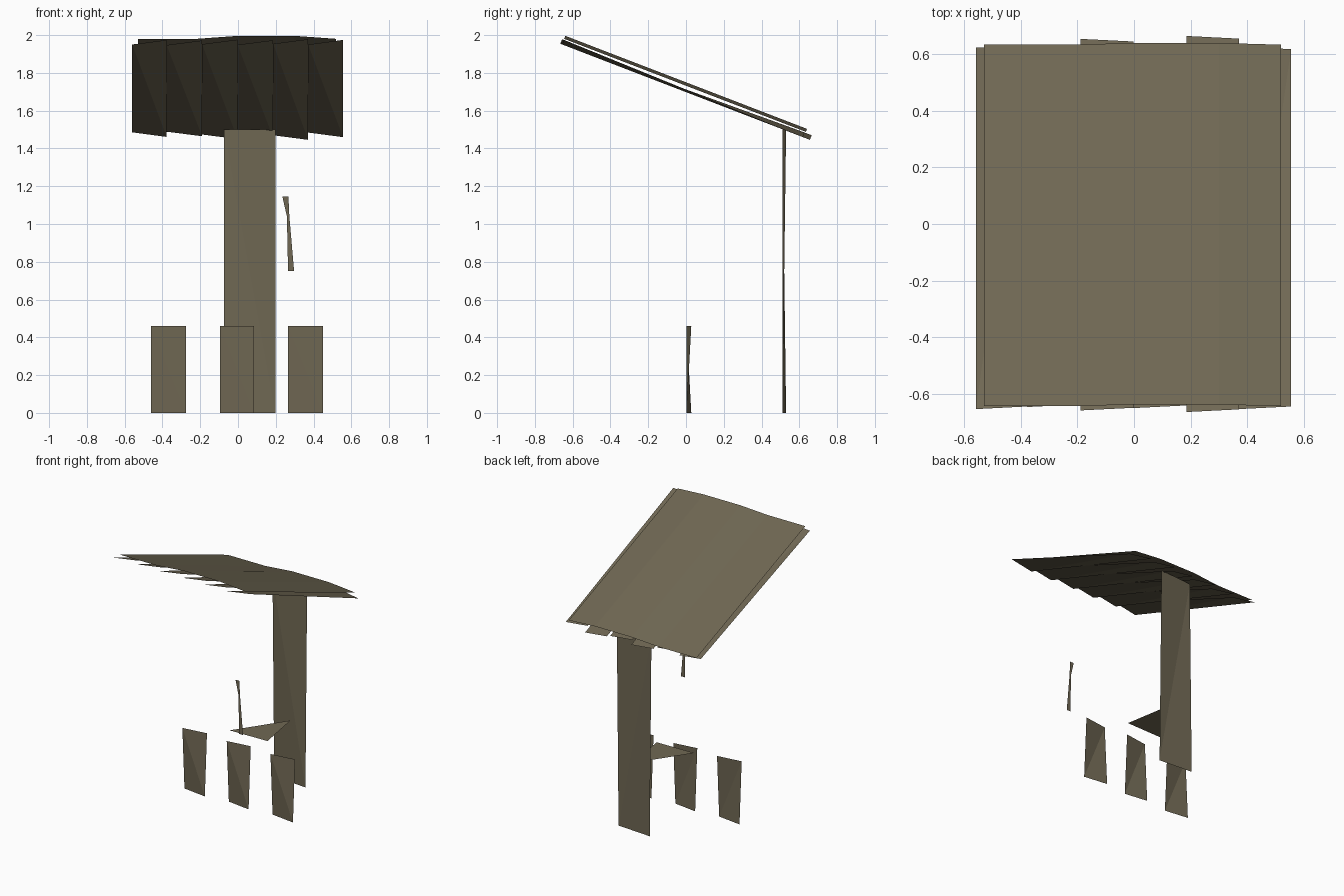
import bpy
import math
from mathutils import Vector

if "Cube" in bpy.data.objects:
    bpy.data.objects.remove(bpy.data.objects["Cube"])

wood = bpy.data.materials.new("weathered_wood")
wood.diffuse_color = (0.160, 0.137, 0.087, 1.0)
wood.use_nodes = True
wood.node_tree.nodes["Principled BSDF"].inputs["Base Color"].default_value = wood.diffuse_color


def sheet(name, verts, faces):
    """Make a thin single-sided panel object."""
    mesh = bpy.data.meshes.new(name)
    mesh.from_pydata([tuple(v) for v in verts], [], faces)
    mesh.materials.append(wood)
    obj = bpy.data.objects.new(name, mesh)
    bpy.context.collection.objects.link(obj)
    return obj


def warped_board(name, x0, x1, y0, y1, height):
    """Upright board, twisted so it creases along one diagonal."""
    verts = [(x0, y1, 0), (x1, y0, 0), (x1, y1, height), (x0, y0, height)]
    sheet(name, verts, [(0, 1, 3), (1, 2, 3)])


# Three low front boards and the tall back post
for i, (x0, x1) in enumerate([(-0.46, -0.275), (-0.095, 0.085), (0.265, 0.45)]):
    warped_board(f"front_board_{i + 1}", x0, x1, 0.003, 0.028, 0.46)
warped_board("back_post", -0.073, 0.198, 0.51, 0.53, 1.5)

# Three-cornered flat shelf in front of the post
sheet("shelf", [(-0.15, 0.115, 0.482), (0.157, 0.122, 0.482), (0.096, 0.48, 0.482)],
      [(0, 1, 2)])

# Bent handle, a flat strip
handle = [(0.235, 0.267, 1.145), (0.259, 0.272, 1.04), (0.265, 0.297, 0.75)]
hv = [(x, -0.365, z) for left, right, z in handle for x in (left, right)]
sheet("handle", hv, [(0, 2, 3, 1), (2, 4, 5, 3)])

# Sloping roof frame: s runs down the slope, t is the offset off the slope
angle = math.radians(21.05)
down = Vector((0, math.cos(angle), -math.sin(angle)))
normal = Vector((0, math.sin(angle), math.cos(angle)))


def on_roof(x, s, t, base):
    return Vector((x, 0, base)) + down * s + normal * t


# Roof cover, gently humped across its width
profile = [(-0.53, 0), (-0.22, 0), (0, 0.017), (0.3, 0.017), (0.52, 0)]
cover = [on_roof(x, s, t, 1.732) for s in (-0.691, 0.68) for x, t in profile]
n = len(profile)
sheet("roof_cover", cover, [(i, i + 1, n + i + 1, n + i) for i in range(n - 1)])

# Warped roof planks below the cover, with uneven lengths
edges = [-0.56, -0.378, -0.19, -0.002, 0.186, 0.371, 0.556]
spans = [(-0.697, 0.665), (-0.689, 0.655), (-0.702, 0.697),
         (-0.693, 0.675), (-0.708, 0.708), (-0.697, 0.668)]
for i, (front, back) in enumerate(spans):
    x0, x1 = edges[i], edges[i + 1]
    corners = [(x0, front, -0.013), (x1, front, 0.013),
               (x1, back, -0.013), (x0, back, 0.013)]
    sheet(f"roof_plank_{i + 1}", [on_roof(*c, 1.712) for c in corners],
          [(0, 1, 2), (0, 2, 3)])
